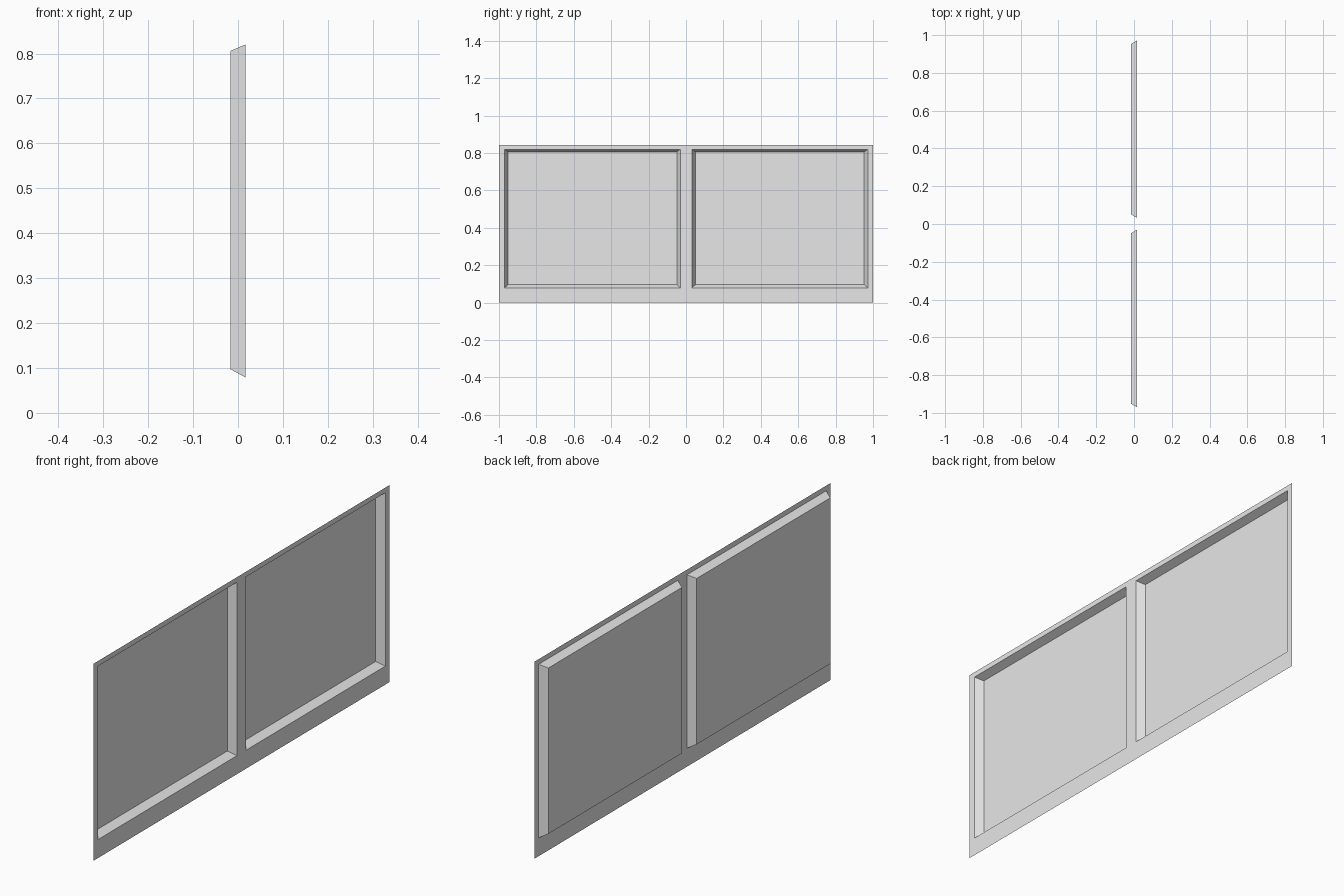
import bpy, bmesh

cube = bpy.data.objects.get("Cube")
if cube:
    bpy.data.objects.remove(cube, do_unlink=True)

# Single flat colour
grey = bpy.data.materials.new("light_grey")
grey.use_nodes = True
grey.diffuse_color = (0.8, 0.8, 0.8, 1)
grey.node_tree.nodes["Principled BSDF"].inputs["Base Color"].default_value = (0.8, 0.8, 0.8, 1)

FACE_X, BACK_X = 0.0165, -0.0165      # sheet plane and recess floor
Y_LINES = [-1, -0.97, -0.03, 0.032, 0.972, 1]
Z_LINES = [0, 0.079, 0.82, 0.842]
SIDE, TOP, BOTTOM = 0.019, 0.014, 0.018   # slope of the recess walls


def rect(y0, y1, z0, z1, x):
    """Corner points of a rectangle facing +x."""
    return [(x, y0, z0), (x, y1, z0), (x, y1, z1), (x, y0, z1)]


def make_object(name, quads):
    bm = bmesh.new()
    for quad in quads:
        bm.faces.new([bm.verts.new(p) for p in quad])
    bmesh.ops.remove_doubles(bm, verts=bm.verts, dist=1e-5)
    mesh = bpy.data.meshes.new(name)
    bm.to_mesh(mesh)
    bm.free()
    mesh.materials.append(grey)
    obj = bpy.data.objects.new(name, mesh)
    bpy.context.collection.objects.link(obj)


# Thin frame sheet: grid cells around the two openings
frame = []
for i in range(5):
    for j in range(3):
        if not (j == 1 and i in (1, 3)):
            frame.append(rect(Y_LINES[i], Y_LINES[i + 1], Z_LINES[j], Z_LINES[j + 1], FACE_X))
make_object("frame_sheet", frame)

# Recessed panels: sloped walls and a flat floor
for name, i in (("front_recessed_panel", 1), ("back_recessed_panel", 3)):
    y0, y1, z0, z1 = Y_LINES[i], Y_LINES[i + 1], Z_LINES[1], Z_LINES[2]
    rim = rect(y0, y1, z0, z1, FACE_X)
    floor = rect(y0 + SIDE, y1 - SIDE, z0 + BOTTOM, z1 - TOP, BACK_X)
    walls = [[rim[k], rim[(k + 1) % 4], floor[(k + 1) % 4], floor[k]] for k in range(4)]
    make_object(name, [floor] + walls)
